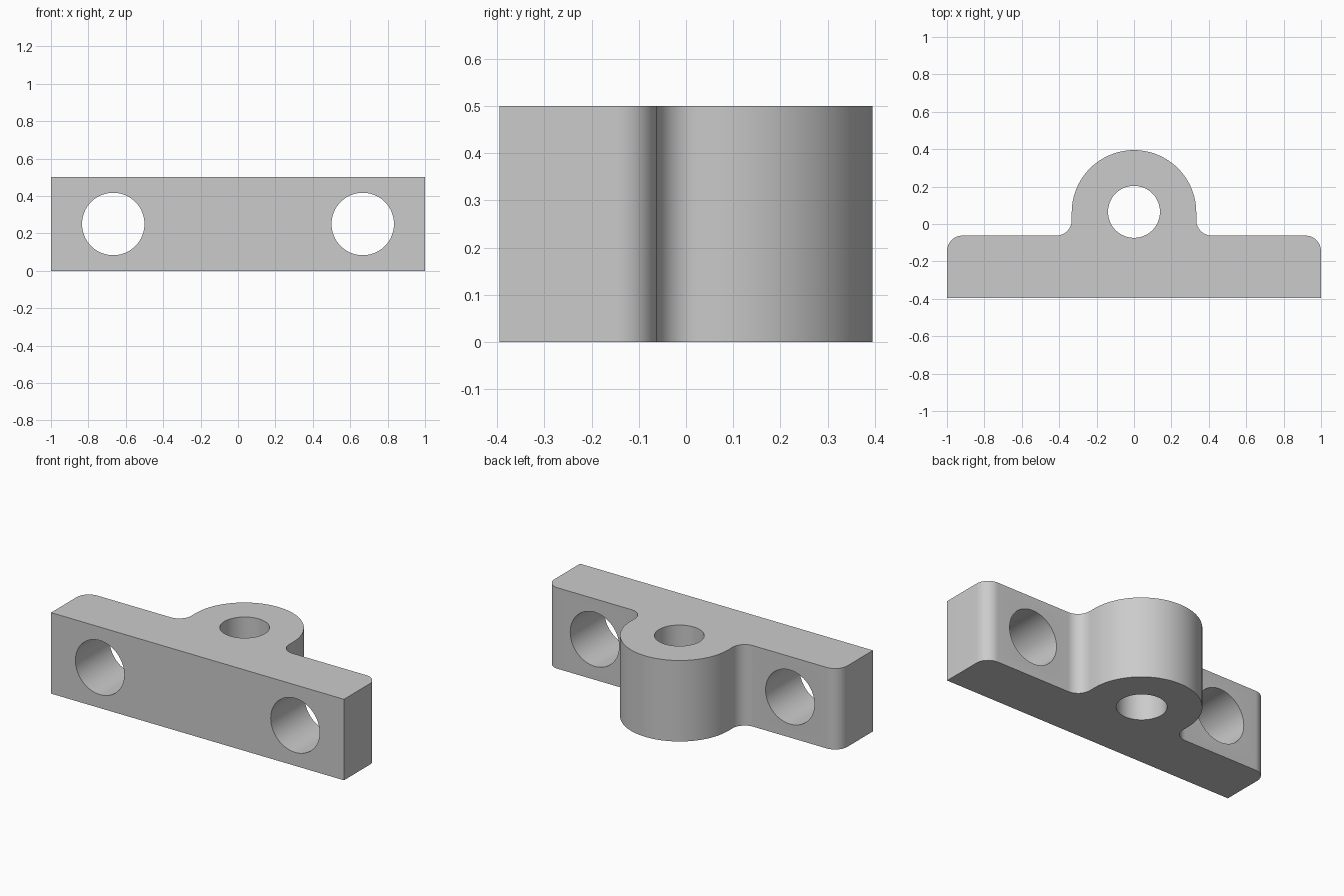
import bpy, bmesh
from math import cos, sin, pi, radians
from mathutils import Matrix

if "Cube" in bpy.data.objects:
    bpy.data.objects.remove(bpy.data.objects["Cube"])

HEIGHT = 0.5
FRONT, BACK = -0.395, -0.062      # plate faces
BOSS_Y, BOSS_R = 0.062, 0.333
R = 0.083                         # corner rounds and fillets


def arc(cx, cy, r, a0, a1, n):
    angles = [radians(a0 + (a1 - a0) * i / n) for i in range(n + 1)]
    return [(cx + r * cos(a), cy + r * sin(a)) for a in angles]


def cutter(name, r, depth, matrix):
    bm = bmesh.new()
    bmesh.ops.create_cone(bm, cap_ends=True, segments=64, radius1=r,
                          radius2=r, depth=depth, matrix=matrix)
    mesh = bpy.data.meshes.new(name)
    bm.to_mesh(mesh)
    bm.free()
    obj = bpy.data.objects.new(name, mesh)
    bpy.context.collection.objects.link(obj)
    obj.hide_render = True
    return obj


# Right half of the outline, mirrored to close the profile
half = [(1, FRONT)]
half += arc(1 - R, BACK - R, R, 0, 90, 12)
half += arc(BOSS_R + R, BACK + R, R, 270, 180, 12)
half += arc(0, BOSS_Y, BOSS_R, 0, 90, 24)
outline = half + [(-x, y) for x, y in reversed(half[:-1])]

# Bracket body: outline extruded upward
bm = bmesh.new()
face = bm.faces.new([bm.verts.new((x, y, 0)) for x, y in outline])
top = bmesh.ops.extrude_face_region(bm, geom=[face], use_keep_orig=True)["geom"]
bmesh.ops.translate(bm, vec=(0, 0, HEIGHT),
                    verts=[g for g in top if isinstance(g, bmesh.types.BMVert)])
bmesh.ops.recalc_face_normals(bm, faces=bm.faces)
mesh = bpy.data.meshes.new("mounting_bracket")
bm.to_mesh(mesh)
bm.free()
bracket = bpy.data.objects.new("mounting_bracket", mesh)
bpy.context.collection.objects.link(bracket)
bpy.context.view_layer.objects.active = bracket
bracket.select_set(True)

# Vertical pin hole and two bolt holes through the plate
cutters = [cutter("pin_hole_cutter", 0.139, 2, Matrix.Translation((0, 0.065, 0.25)))]
for side, x in (("left", -0.667), ("right", 0.667)):
    place = Matrix.Translation((x, 0, 0.25)) @ Matrix.Rotation(pi / 2, 4, 'X')
    cutters.append(cutter(side + "_bolt_hole_cutter", 0.167, 2, place))
for c in cutters:
    mod = bracket.modifiers.new(c.name, 'BOOLEAN')
    mod.operation, mod.solver, mod.object = 'DIFFERENCE', 'EXACT', c
    bpy.ops.object.modifier_apply(modifier=mod.name)
    bpy.data.objects.remove(c)

bpy.ops.object.shade_smooth_by_angle(angle=radians(30))
